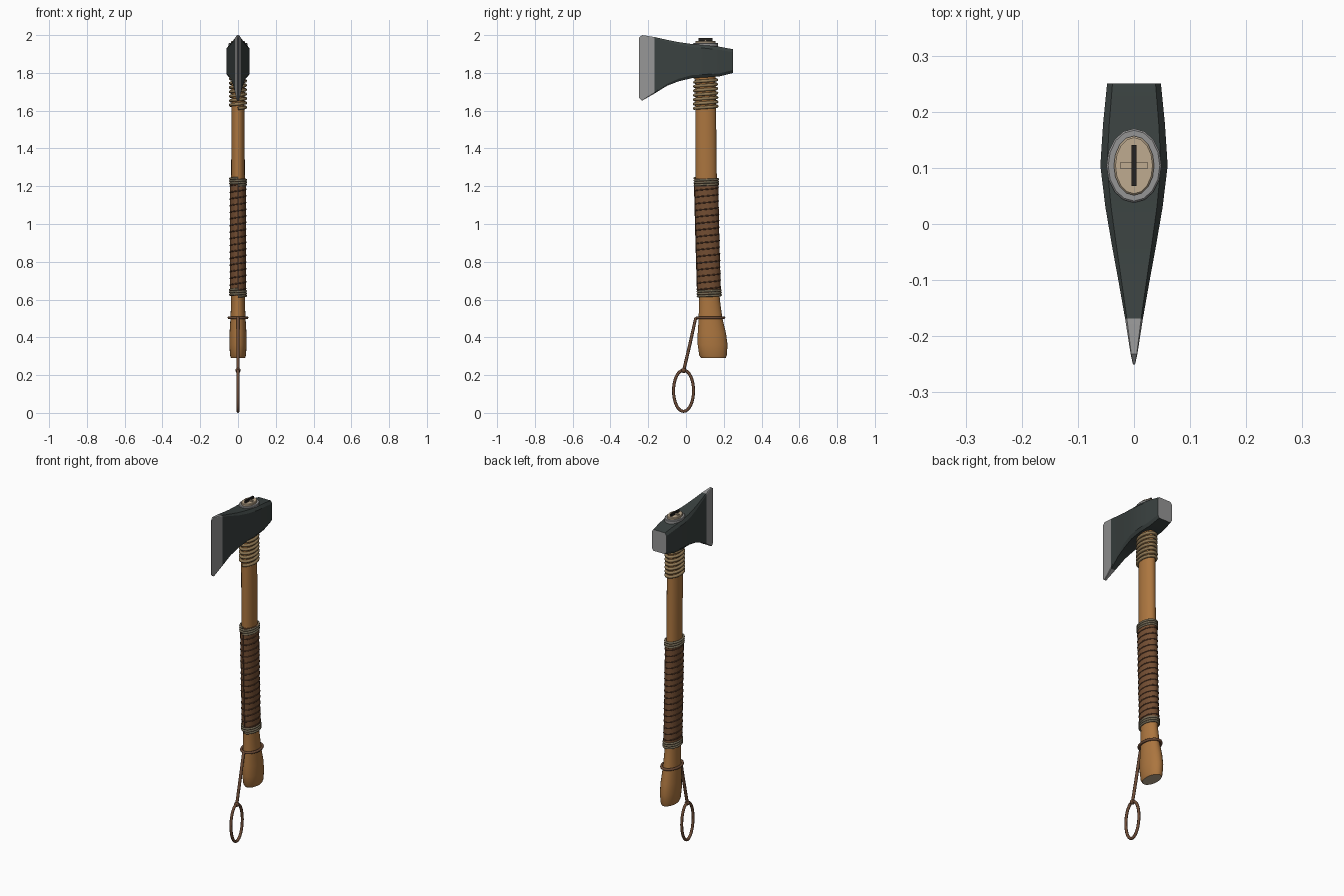
import bpy, bmesh, math
from math import sin, cos, pi
from mathutils import Vector

cube = bpy.data.objects.get("Cube")
if cube:
    bpy.data.objects.remove(cube, do_unlink=True)


def material(name, rgb):
    m = bpy.data.materials.new(name)
    m.use_nodes = True
    m.diffuse_color = (*rgb, 1)
    m.node_tree.nodes["Principled BSDF"].inputs["Base Color"].default_value = (*rgb, 1)
    return m


STEEL = material("dark steel", (0.042, 0.053, 0.051))
BARE = material("bare steel", (0.30, 0.30, 0.30))
WOOD = material("ash wood", (0.41, 0.18, 0.05))
GRAIN = material("end grain", (0.52, 0.41, 0.28))
LEATHER = material("brown leather", (0.17, 0.075, 0.032))
LACE = material("dark lace", (0.095, 0.042, 0.022))
STRAP = material("strap leather", (0.15, 0.07, 0.037))
CORD = material("tan cord", (0.28, 0.19, 0.09))
TWINE = material("grey twine", (0.18, 0.15, 0.095))
IRON = material("black iron", (0.018, 0.016, 0.014))


def loft(name, rings, mats, rule=None, angle=35):
    """Skin a list of closed rings and cap both ends."""
    bm = bmesh.new()
    loops = [[bm.verts.new(p) for p in ring] for ring in rings]
    for a, b in zip(loops, loops[1:]):
        for i in range(len(a)):
            j = (i + 1) % len(a)
            bm.faces.new((a[i], a[j], b[j], b[i]))
    bm.faces.new(loops[0])
    bm.faces.new(loops[-1])
    bmesh.ops.recalc_face_normals(bm, faces=bm.faces)
    for f in bm.faces:
        f.smooth = True
        if rule:
            f.material_index = rule(f)
    mesh = bpy.data.meshes.new(name)
    bm.to_mesh(mesh)
    bm.free()
    for m in mats:
        mesh.materials.append(m)
    mesh.set_sharp_from_angle(angle=math.radians(angle))
    ob = bpy.data.objects.new(name, mesh)
    bpy.context.collection.objects.link(ob)


def tube(name, points, radius, mat, closed=False):
    """Round cord along a path."""
    cu = bpy.data.curves.new(name, "CURVE")
    cu.dimensions = "3D"
    cu.bevel_depth = radius
    cu.bevel_resolution = 2
    cu.use_fill_caps = True
    sp = cu.splines.new("POLY")
    sp.points.add(len(points) - 1)
    for p, co in zip(sp.points, points):
        p.co = (*co, 1)
    sp.use_cyclic_u = closed
    cu.materials.append(mat)
    ob = bpy.data.objects.new(name, cu)
    bpy.context.collection.objects.link(ob)


# Handle sections: height, centre y, half depth, half width
HANDLE = [(0.29, 0.145, 0.065, 0.037), (0.305, 0.143, 0.073, 0.042),
          (0.36, 0.141, 0.079, 0.046), (0.42, 0.137, 0.075, 0.045),
          (0.5, 0.130, 0.063, 0.040), (0.6, 0.124, 0.055, 0.036),
          (0.9, 0.115, 0.055, 0.036), (1.25, 0.107, 0.056, 0.036),
          (1.6, 0.104, 0.055, 0.035), (1.95, 0.104, 0.050, 0.034)]


def point(z, a, off=0.0):
    """Point on the handle surface at height z and angle a, pushed out by off."""
    for lo, hi in zip(HANDLE, HANDLE[1:]):
        if z <= hi[0]:
            break
    t = (z - lo[0]) / (hi[0] - lo[0])
    cy, ry, rx = (lo[k] + t * (hi[k] - lo[k]) for k in (1, 2, 3))
    return Vector(((rx + off) * cos(a), cy + (ry + off) * sin(a), z))


def ring(z, off=0.0, n=24):
    return [point(z, 2 * pi * i / n, off) for i in range(n)]


def coil(name, z0, z1, turns, off, radius, mat):
    n = turns * 24
    tube(name, [point(z0 + (z1 - z0) * i / n, 2 * pi * i / 24 - pi / 2, off)
                for i in range(n + 1)], radius, mat)


def oval(z, rx, ry, n=16):
    return [(rx * cos(2 * pi * i / n), 0.104 + ry * sin(2 * pi * i / n), z) for i in range(n)]


def plate(name, z0, z1, rx, ry, mat):
    b = min(0.003, (z1 - z0) / 3)
    loft(name, [oval(z0, rx, ry), oval(z1 - b, rx, ry), oval(z1, rx - b, ry - b)], [mat])


def box(name, size, centre, mat):
    sx, sy, sz = (s / 2 for s in size)
    rings = [[Vector((x * sx, y * sy, z * sz)) + Vector(centre)
              for x, y in ((-1, -1), (1, -1), (1, 1), (-1, 1))] for z in (-1, 1)]
    loft(name, rings, [mat])


# Axe head: y, top, bottom, half width of chamfered cross-sections
HEAD = [(0.25, 1.925, 1.80, 0.048), (0.18, 1.938, 1.782, 0.055),
        (0.104, 1.946, 1.776, 0.060), (0.03, 1.953, 1.772, 0.051),
        (-0.04, 1.963, 1.755, 0.039), (-0.10, 1.975, 1.732, 0.028),
        (-0.168, 1.99, 1.690, 0.016), (-0.232, 2.0, 1.653, 0.006),
        (-0.25, 1.986, 1.668, 0.002)]


def head_ring(y, top, bot, w):
    cx, cz = w * 0.2, min(0.016, w * 0.35)
    half = [(w - cx, top), (w, top - cz), (w, bot + cz), (w - cx, bot)]
    return [(x, y, z) for x, z in half] + [(-x, y, z) for x, z in reversed(half)]


def head_colour(f):
    c = f.calc_center_median()
    return 1 if c.y < -0.168 or f.normal.y > 0.9 else 0


loft("axe_head", [head_ring(*s) for s in HEAD], [STEEL, BARE], head_colour, 25)

# Handle with a pale end-grain face at the bottom
loft("handle", [ring(s[0]) for s in HANDLE], [WOOD, GRAIN],
     lambda f: 1 if f.normal.z < -0.95 else 0)

# Eye collar, end grain and crossed wedges
plate("eye_collar", 1.93, 1.958, 0.049, 0.066, BARE)
plate("handle_end", 1.95, 1.970, 0.036, 0.053, GRAIN)
box("wood_wedge", (0.050, 0.011, 0.014), (0, 0.104, 1.969), GRAIN)
box("iron_wedge", (0.009, 0.073, 0.020), (0, 0.104, 1.974), IRON)

# Cord binding below the head, with wood showing between turns
coil("neck_cord", 1.612, 1.775, 7, 0.005, 0.0085, CORD)

# Leather grip with spiral lace, front seam and twine ends
loft("grip_sleeve", [ring(z, 0.007) for z in (0.62, 0.9, 1.24)], [LEATHER])
coil("grip_lace", 0.65, 1.21, 16, 0.006, 0.0037, LACE)
tube("grip_seam", [point(z, -pi / 2, 0.007) for z in (0.65, 0.9, 1.21)], 0.003, LACE)
for label, z in (("lower", 0.617), ("upper", 1.205)):
    coil(label + "_grip_twine", z, z + 0.038, 3, 0.006, 0.006, TWINE)

# Wrist strap: collar, tail, knot and hanging loop
tube("strap_collar", ring(0.504, 0.008), 0.0075, STRAP, True)
tube("strap_tail", [(0, 0.062, 0.504), (0, 0.05, 0.497), (0, 0.02, 0.36), (0, -0.012, 0.225)],
     0.0085, STRAP)
tube("strap_loop", [(0, -0.013 + 0.053 * cos(2 * pi * i / 32), 0.117 + 0.109 * sin(2 * pi * i / 32))
                    for i in range(32)], 0.008, STRAP, True)
bpy.ops.mesh.primitive_uv_sphere_add(segments=12, ring_count=8, radius=0.014,
                                     location=(0, -0.012, 0.225))
knot = bpy.context.object
knot.name = "strap_knot"
knot.data.materials.append(STRAP)
bpy.ops.object.shade_smooth()
